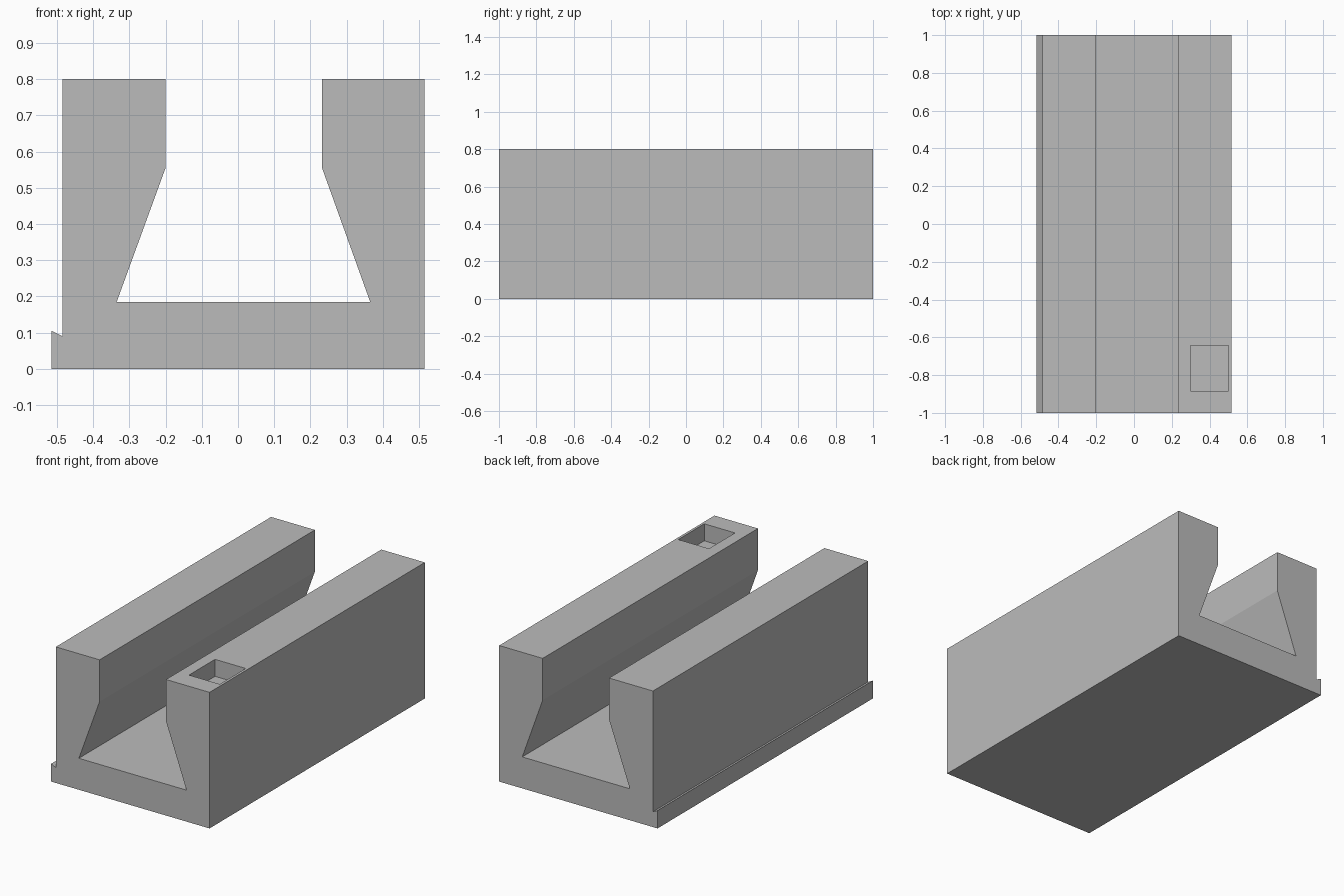
import bpy, bmesh
from mathutils import Matrix, Vector

cube = bpy.data.objects.get("Cube")
if cube:
    bpy.data.objects.remove(cube, do_unlink=True)

HALF_LENGTH = 1.0
TOP = 0.8

# Plain grey material
grey = bpy.data.materials.new("grey")
grey.use_nodes = True
colour = (0.5, 0.5, 0.5, 1)
grey.diffuse_color = colour
grey.node_tree.nodes["Principled BSDF"].inputs["Base Color"].default_value = colour


def make_object(name, bm):
    bmesh.ops.recalc_face_normals(bm, faces=bm.faces)
    mesh = bpy.data.meshes.new(name)
    bm.to_mesh(mesh)
    bm.free()
    mesh.materials.append(grey)
    obj = bpy.data.objects.new(name, mesh)
    bpy.context.collection.objects.link(obj)
    return obj


# Channel body: dovetail groove profile with a small lip along one side
profile = [(-0.515, 0), (0.515, 0), (0.515, TOP), (0.232, TOP), (0.232, 0.555),
           (0.365, 0.185), (-0.335, 0.185), (-0.2, 0.555), (-0.2, TOP),
           (-0.485, TOP), (-0.485, 0.09), (-0.515, 0.105)]
bm = bmesh.new()
face = bm.faces.new([bm.verts.new((x, -HALF_LENGTH, z)) for x, z in profile])
extruded = bmesh.ops.extrude_face_region(bm, geom=[face], use_keep_orig=True)
bmesh.ops.translate(bm, vec=(0, 2 * HALF_LENGTH, 0),
                    verts=[v for v in extruded["geom"] if isinstance(v, bmesh.types.BMVert)])
body = make_object("dovetail_channel", bm)

# Shallow rectangular pocket in the top of one rail
depth = 0.1
bm = bmesh.new()
bmesh.ops.create_cube(bm, size=1, matrix=Matrix.LocRotScale(
    Vector((0.4, -0.763, TOP)), None, Vector((0.2, 0.242, 2 * depth))))
cutter = make_object("pocket_cutter", bm)
cutter.hide_render = True

cut = body.modifiers.new("pocket", 'BOOLEAN')
cut.operation = 'DIFFERENCE'
cut.solver = 'EXACT'
cut.object = cutter
bpy.context.view_layer.objects.active = body
bpy.ops.object.modifier_apply(modifier=cut.name)
bpy.data.objects.remove(cutter, do_unlink=True)
